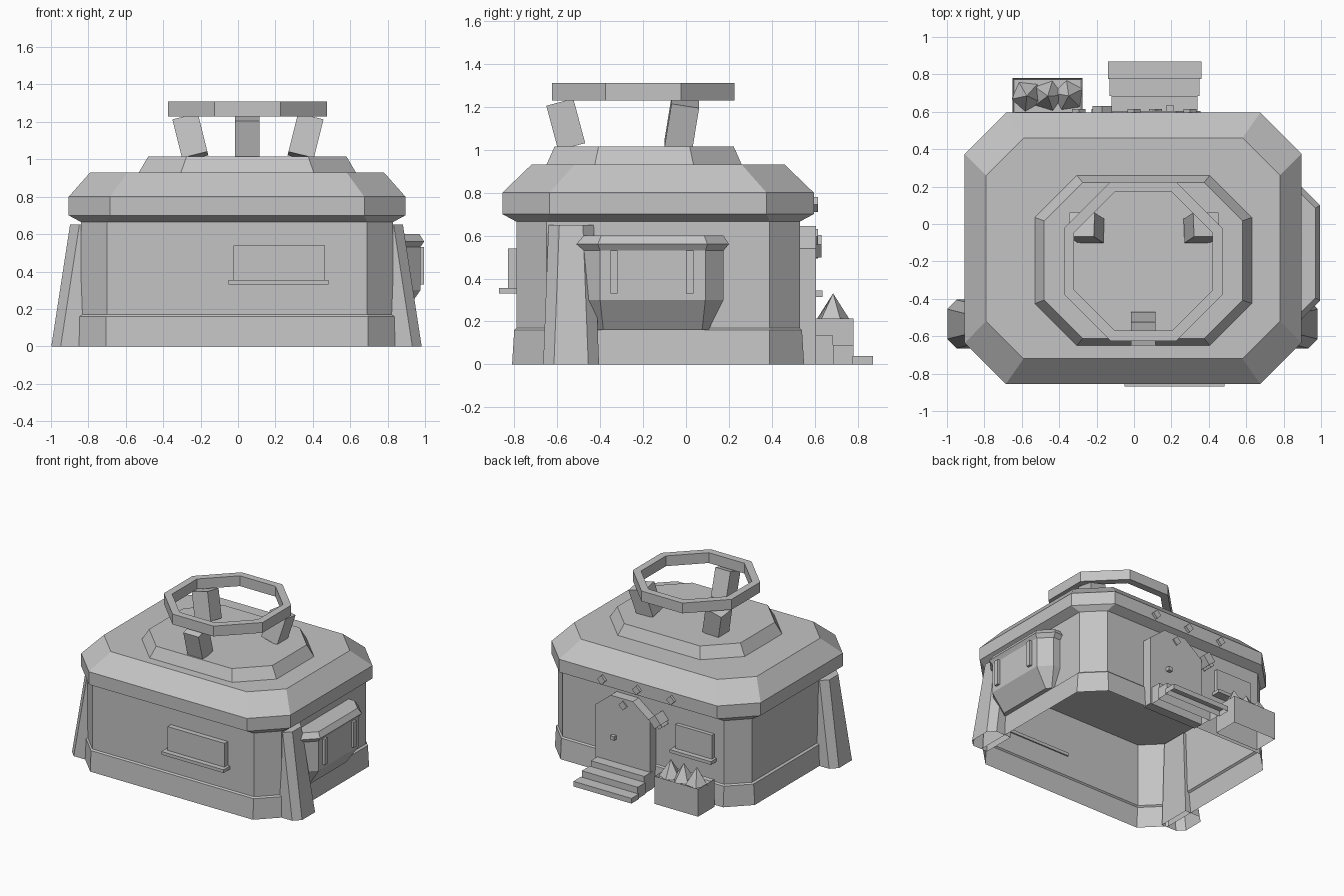
import bpy, bmesh
from math import radians
from mathutils import Euler, Matrix

cube = bpy.data.objects.get("Cube")
if cube:
    bpy.data.objects.remove(cube, do_unlink=True)

stone = bpy.data.materials.new("plain_grey")
stone.use_nodes = True
colour = (0.55, 0.55, 0.55, 1)
stone.diffuse_color = colour
stone.node_tree.nodes["Principled BSDF"].inputs["Base Color"].default_value = colour


def finish(name, bm):
    mesh = bpy.data.meshes.new(name)
    bm.to_mesh(mesh)
    bm.free()
    mesh.materials.append(stone)
    obj = bpy.data.objects.new(name, mesh)
    bpy.context.collection.objects.link(obj)
    return obj


def loft(name, sections, bottom=True, top=True, ring=False):
    """Join matching outlines with quads."""
    bm = bmesh.new()
    rows = [[bm.verts.new(p) for p in s] for s in sections]
    n = len(rows[0])
    pairs = list(zip(rows, rows[1:]))
    if ring:
        pairs.append((rows[-1], rows[0]))
    for a, b in pairs:
        for i in range(n):
            j = (i + 1) % n
            bm.faces.new((a[i], a[j], b[j], b[i]))
    if bottom and not ring:
        bm.faces.new(rows[0])
    if top and not ring:
        bm.faces.new(rows[-1])
    bmesh.ops.recalc_face_normals(bm, faces=bm.faces)
    return finish(name, bm)


def box(name, x, y, z, turn=(0, 0, 0), bottom=True):
    """Box from x, y, z ranges, turned about its centre in degrees."""
    size = [b - a for a, b in (x, y, z)]
    centre = [(a + b) / 2 for a, b in (x, y, z)]
    bm = bmesh.new()
    spin = Euler([radians(t) for t in turn]).to_matrix().to_4x4()
    bmesh.ops.create_cube(bm, size=1, matrix=Matrix.Translation(centre) @ spin
                          @ Matrix.Diagonal((*size, 1)))
    if not bottom:
        base = min(bm.faces, key=lambda f: f.calc_center_median().z)
        bmesh.ops.delete(bm, geom=[base], context="FACES_ONLY")
    return finish(name, bm)


def octagon(cx, cy, hx, hy, c, z):
    """Rectangle with cut corners."""
    quarter = [(hx, hy - c), (hx - c, hy)]
    pts = quarter + [(-x, y) for x, y in quarter[::-1]]
    pts += [(-x, -y) for x, y in pts]
    return [(cx + x, cy + y, z) for x, y in pts]


# Open-bottomed walls under a closed roof
walls = [(0.86, 0.68, 0.16, 0), (0.85, 0.67, 0.15, 0.16), (0.835, 0.66, 0.14, 0.17),
         (0.835, 0.66, 0.14, 0.665)]
roof = [(0.835, 0.66, 0.14, 0.665), (0.9, 0.725, 0.22, 0.70), (0.9, 0.725, 0.22, 0.80),
        (0.785, 0.59, 0.2, 0.93)]
loft("walls", [octagon(-0.005, -0.13, *s) for s in walls], bottom=False, top=False)
loft("roof", [octagon(-0.005, -0.13, *s) for s in roof])
loft("upper_roof", [octagon(0.05, -0.195, 0.58, 0.455, 0.225, 0.93),
                    octagon(0.05, -0.195, 0.53, 0.417, 0.205, 1.015)], bottom=False)

# Raised ring and its leaning posts
cut = 0.586
loft("roof_ring", [octagon(0.05, -0.2, r, r, r * cut, z) for r, z in
                   ((0.425, 1.23), (0.425, 1.31), (0.37, 1.31), (0.37, 1.23))], ring=True)
box("front_post", (-0.015, 0.115), (-0.625, -0.495), (1.01, 1.225), (15, 0, 0))
for side, label in ((-1, "right"), (1, "left")):
    cx = 0.053 + side * 0.308
    box(label + "_post", (cx - 0.07, cx + 0.07), (-0.085, 0.045), (1.01, 1.225),
        (-9, side * 14, 0))


# Leaning corner buttresses
def buttress(side):
    def section(x, half, z):
        pts = [(0.81, -half), (x - 0.05, -half), (x, 0.05 - half),
               (x, half - 0.05), (x - 0.05, half), (0.81, half)]
        return [(side * px - 0.008, py - 0.535, z) for px, py in pts]
    return [section(0.99, 0.13, 0), section(0.89, 0.105, 0.65)]


loft("right_buttress", buttress(-1), bottom=False)
loft("left_buttress", buttress(1), bottom=False)


# Bay window on the left side
def bay(x, half, c, z):
    pts = [(0.825, -half), (x - c, -half), (x, c - half),
           (x, half - c), (x - c, half), (0.825, half)]
    return [(px, py - 0.155, z) for px, py in pts]


loft("bay_window", [bay(*s) for s in ((0.88, 0.26, 0.03, 0.16), (0.975, 0.33, 0.085, 0.30),
                                      (0.975, 0.33, 0.085, 0.53), (0.995, 0.355, 0.1, 0.56),
                                      (0.97, 0.33, 0.09, 0.60))])
for y in (-0.335, 0.018):
    box("bay_bar", (0.96, 0.995), (y - 0.017, y + 0.017), (0.33, 0.53))

# Front and back windows with sills
box("front_window", (-0.025, 0.465), (-0.83, -0.79), (0.355, 0.54))
box("front_sill", (-0.05, 0.485), (-0.87, -0.78), (0.33, 0.355))
box("back_window", (-0.615, -0.30), (0.525, 0.56), (0.355, 0.54))
box("back_sill", (-0.635, -0.28), (0.52, 0.6), (0.33, 0.355))

# Back door with a cut-cornered arch
arch = [(-0.115, 0), (0.355, 0), (0.355, 0.54), (0.225, 0.645), (0.035, 0.645), (-0.115, 0.53)]
loft("back_door", [[(x, y, z) for x, z in arch] for y in (0.53, 0.605)])
box("door_knob", (0.175, 0.21), (0.59, 0.635), (0.315, 0.345))
box("keystone", (0.09, 0.14), (0.57, 0.615), (0.57, 0.62), (0, 45, 0))
box("door_lamp", (-0.205, -0.135), (0.53, 0.63), (0.51, 0.59), (0, 40, 0))
box("lamp_bracket", (-0.215, -0.175), (0.54, 0.615), (0.5, 0.55), (0, 40, 0))
for x in (0.3, 0, -0.295):
    box("eave_stud", (x - 0.025, x + 0.025), (0.57, 0.615), (0.72, 0.77), (0, 45, 0))

# Steps
for half, y0, y1, z in ((0.25, 0.775, 0.87, 0.04), (0.24, 0.685, 0.78, 0.09),
                        (0.23, 0.58, 0.685, 0.135)):
    box("door_step", (0.11 - half, 0.11 + half), (y0, y1), (0, z), bottom=False)

# Planter with a sunken top, and its pointed plants
planter = box("planter", (-0.65, -0.275), (0.58, 0.78), (0, 0.215), bottom=False)
bm = bmesh.new()
bm.from_mesh(planter.data)
lid = max(bm.faces, key=lambda f: f.calc_center_median().z)
bmesh.ops.inset_region(bm, faces=[lid], thickness=0.012)
bmesh.ops.translate(bm, verts=lid.verts, vec=(0, 0, -0.02))
bm.to_mesh(planter.data)
bm.free()
for i in range(3):
    bm = bmesh.new()
    bmesh.ops.create_cone(bm, cap_ends=True, segments=5, radius1=0.083, radius2=0, depth=0.13,
                          matrix=Matrix.Translation((-0.573 + i * 0.112, 0.685, 0.266))
                          @ Matrix.Rotation(radians(30 + 25 * i), 4, "Z"))
    finish("plant", bm)
